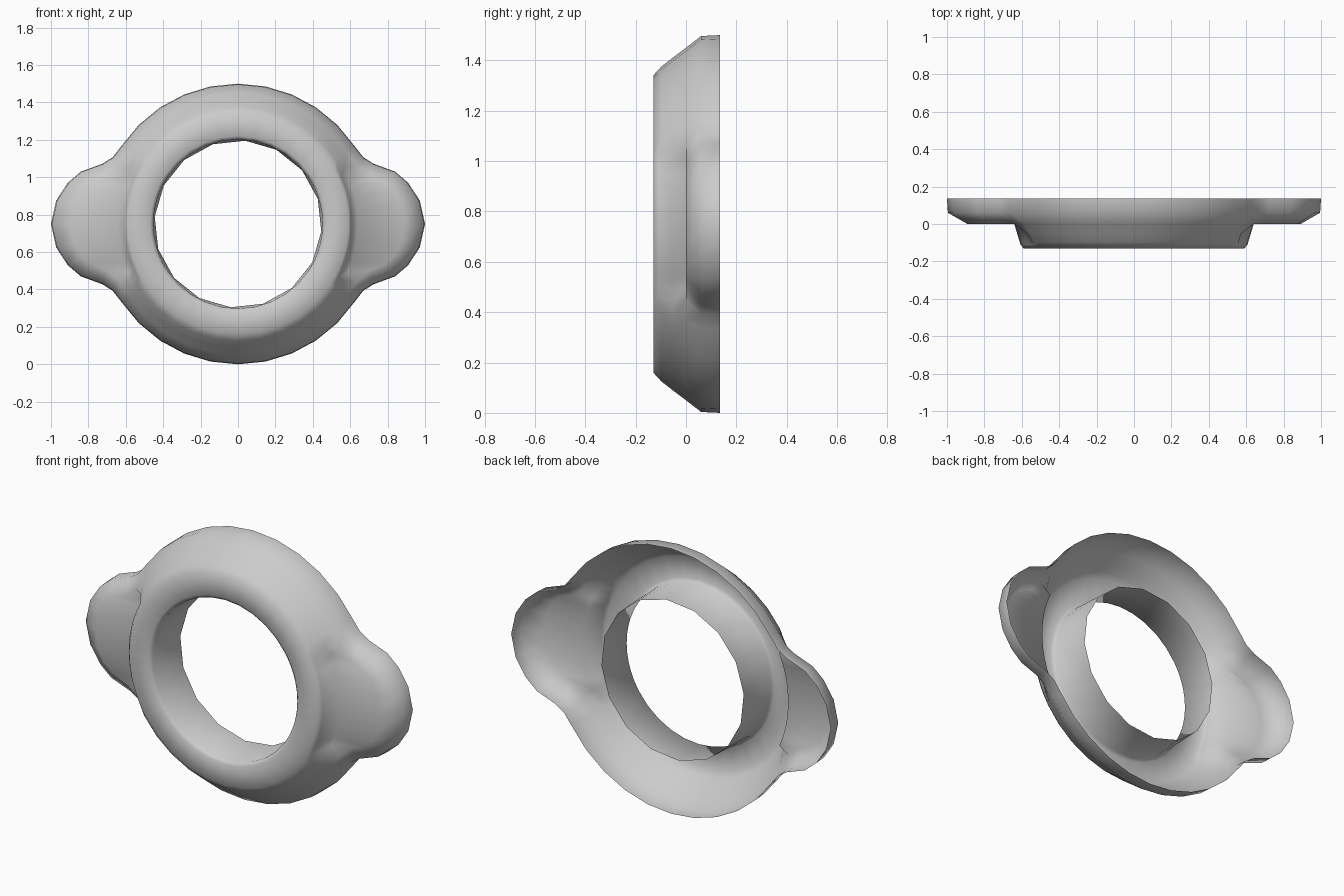
import bpy, bmesh
from math import sin, cos, atan2, radians, pi

if "Cube" in bpy.data.objects:
    bpy.data.objects.remove(bpy.data.objects["Cube"])

CZ = 0.75            # height of the ring centre
FRONT, BACK = -0.13, 0.135

# Outline of one quarter (x, z from centre): ear, fillet, then round disc
ear = [(1.0, 0), (0.972, 0.125), (0.91, 0.22), (0.84, 0.28), (0.725, 0.322), (0.67, 0.357)]
ear_flat = [(0.89, 0), (0.875, 0.10), (0.835, 0.17), (0.785, 0.215), (0.71, 0.245), (0.64, 0.30)]
disc = [(0.75 * cos(radians(a)), 0.75 * sin(radians(a))) for a in (33.75, 45, 56.25, 67.5, 78.75, 90)]
outline = ear + disc
N_EAR = len(ear)


def column(i):
    """Section from the hole lip out to the rim, as (x, y, z) points."""
    ox, oz = outline[i]
    a = atan2(oz, ox)

    def at(r, y):
        return (r * cos(a), y, r * sin(a))

    pts = [at(0.452, FRONT + 0.015), at(0.47, FRONT), at(0.59, FRONT)]
    if i < N_EAR:
        fx, fz = ear_flat[i]
        last = i == N_EAR - 1
        pts += [at(0.607, -0.11), at(0.65, -0.05) if last else at(0.64, 0.0), (fx, 0.0, fz)]
    else:
        pts += [at(0.625, -0.098), at(0.66, -0.053), at(0.70, 0.0)]
    pts += [(ox * 0.995, 0.06, oz * 0.995), (ox, BACK, oz)]
    return pts


# Mirror the quarter into a full loop of columns
quarter = [column(i) for i in range(len(outline))]
n = len(quarter)
loop = []
for sx, sz, order in ((1, 1, range(n)), (-1, 1, range(n - 2, -1, -1)),
                      (-1, -1, range(1, n)), (1, -1, range(n - 2, 0, -1))):
    loop += [[(sx * x, y, sz * z + CZ) for x, y, z in quarter[i]] for i in order]

bm = bmesh.new()

# Pressed flange shell with two ears
cols = [[bm.verts.new(p) for p in c] for c in loop]
for k, c in enumerate(cols):
    d = cols[(k + 1) % len(cols)]
    for j in range(len(c) - 1):
        bm.faces.new((c[j], c[j + 1], d[j + 1], d[j]))

# Open tube wall behind the hole, ending in a 16-sided edge
lip = [bm.edges.get((cols[k][0], cols[(k + 1) % len(cols)][0])) for k in range(len(cols))]
ring = [bm.verts.new((0.447 * cos(2 * pi * k / 16 - radians(5)), 0.12,
                      CZ + 0.447 * sin(2 * pi * k / 16 - radians(5)))) for k in range(16)]
tube = [bm.edges.new((ring[k], ring[(k + 1) % 16])) for k in range(16)]
bmesh.ops.bridge_loops(bm, edges=lip + tube)

bmesh.ops.recalc_face_normals(bm, faces=bm.faces)
bm.faces.ensure_lookup_table()
# Make the flat face point to the front
if bm.faces[1].normal.y > 0:
    bmesh.ops.reverse_faces(bm, faces=bm.faces)

mesh = bpy.data.meshes.new("eared_flange")
bm.to_mesh(mesh)
bm.free()
for p in mesh.polygons:
    p.use_smooth = True
obj = bpy.data.objects.new("eared_flange", mesh)
bpy.context.collection.objects.link(obj)
